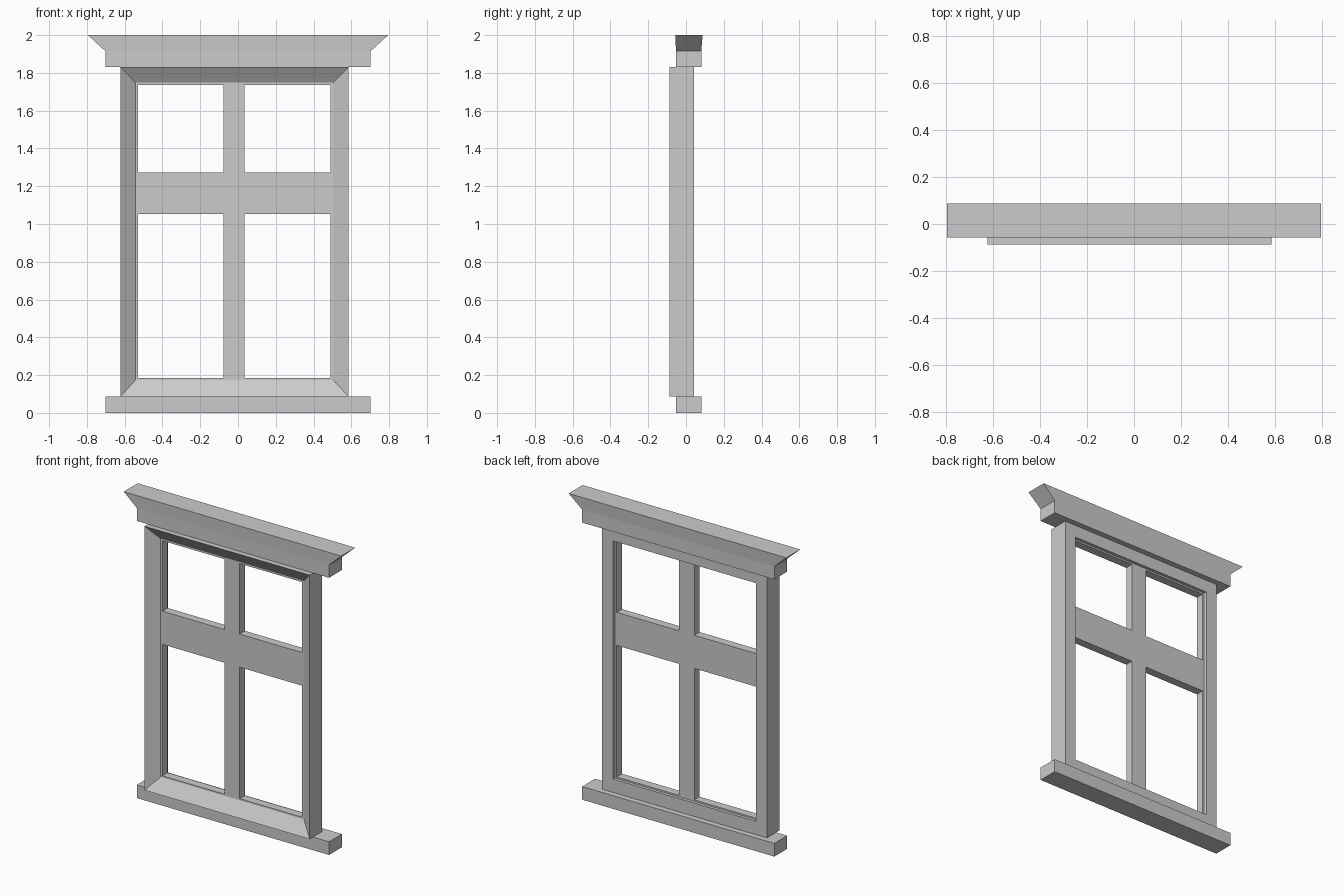
import bpy, bmesh

if "Cube" in bpy.data.objects:
    bpy.data.objects.remove(bpy.data.objects["Cube"])


def finish(name, bm):
    bmesh.ops.recalc_face_normals(bm, faces=bm.faces)
    mesh = bpy.data.meshes.new(name)
    bm.to_mesh(mesh)
    bm.free()
    obj = bpy.data.objects.new(name, mesh)
    bpy.context.collection.objects.link(obj)
    return obj


def loft(name, rings, closed=False):
    """Join four-point rings; cap the ends, or close into a loop."""
    bm = bmesh.new()
    loops = [[bm.verts.new(p) for p in ring] for ring in rings]
    pairs = list(zip(loops, loops[1:]))
    if closed:
        pairs.append((loops[-1], loops[0]))
    else:
        bm.faces.new(loops[0])
        bm.faces.new(loops[-1])
    for a, b in pairs:
        for i in range(4):
            j = (i + 1) % 4
            bm.faces.new((a[i], a[j], b[j], b[i]))
    return finish(name, bm)


def level(hx, y0, y1, z):
    return [(-hx, y0, z), (hx, y0, z), (hx, y1, z), (-hx, y1, z)]


def upright(x0, x1, z0, z1, y):
    return [(x0, y, z0), (x1, y, z0), (x1, y, z1), (x0, y, z1)]


# Sill and flared head moulding
loft("sill", [level(0.702, -0.053, 0.081, 0), level(0.702, -0.053, 0.081, 0.087)])
loft("head_moulding", [level(0.702, -0.053, 0.081, 1.83),
                       level(0.702, -0.053, 0.081, 1.915),
                       level(0.795, -0.057, 0.088, 2.0)])

# Mitred casing: sharp outer front edge sloping in to the sash
OUTER = (-0.622, 0.585, 0.087, 1.83)
INNER = (-0.542, 0.503, 0.175, 1.748)
loft("casing", [upright(*OUTER, -0.088), upright(*INNER, -0.032),
                upright(*INNER, 0.043), upright(*OUTER, 0.043)], closed=True)

# Sash: one sheet with four openings, given thickness
xs = [-0.542, -0.53, -0.077, 0.035, 0.49, 0.503]
zs = [0.175, 0.185, 1.053, 1.272, 1.737, 1.748]
bm = bmesh.new()
grid = [[bm.verts.new((x, -0.032, z)) for z in zs] for x in xs]
for i in range(5):
    for k in range(5):
        if not (i in (1, 3) and k in (1, 3)):
            bm.faces.new((grid[i][k], grid[i + 1][k], grid[i + 1][k + 1], grid[i][k + 1]))
extruded = bmesh.ops.extrude_face_region(bm, geom=bm.faces[:], use_keep_orig=True)
moved = [g for g in extruded["geom"] if isinstance(g, bmesh.types.BMVert)]
bmesh.ops.translate(bm, verts=moved, vec=(0, 0.055, 0))
finish("sash", bm)
